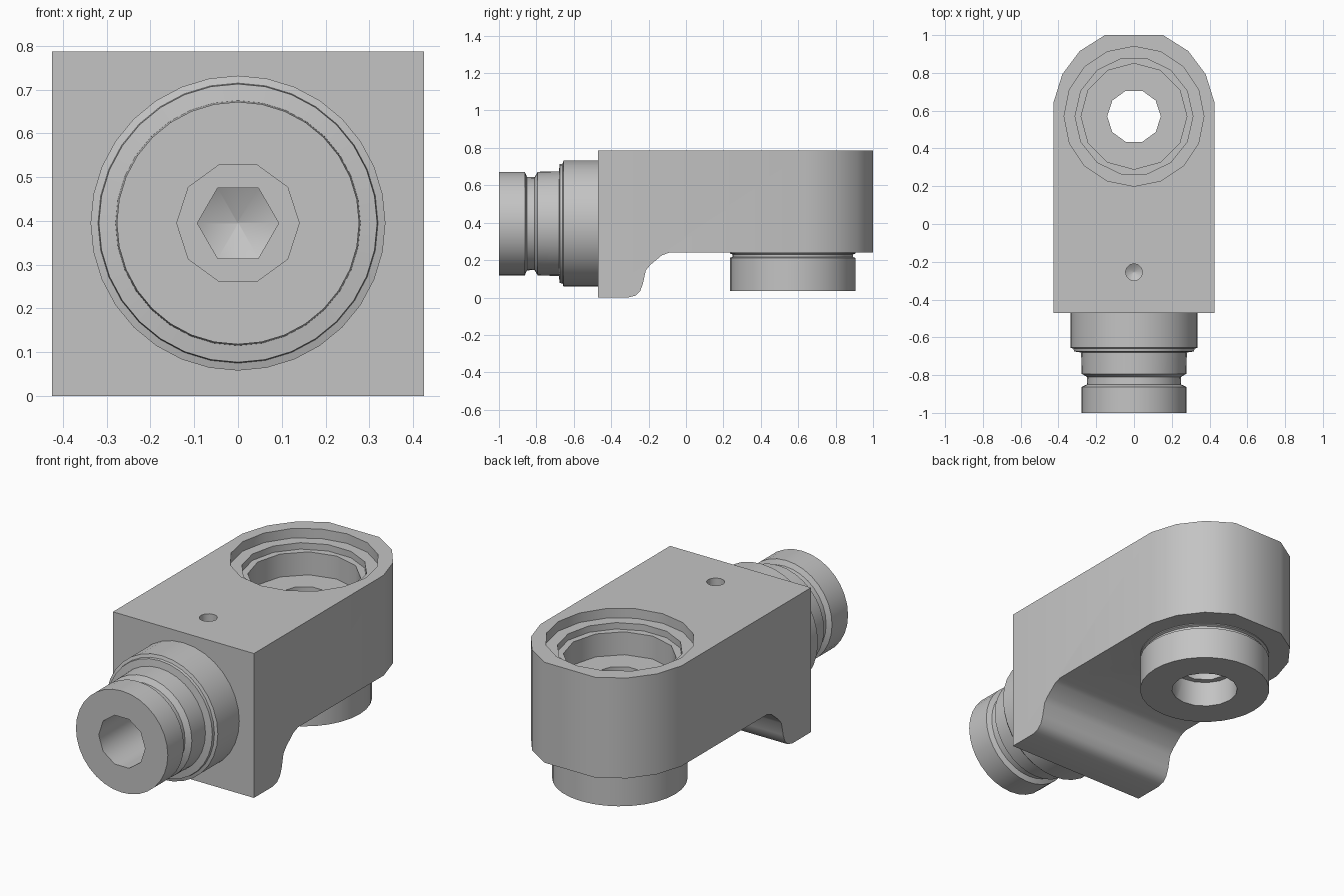
import bpy, bmesh
from math import sin, cos, radians, tau

cube = bpy.data.objects.get("Cube")
if cube:
    bpy.data.objects.remove(cube, do_unlink=True)

grey = bpy.data.materials.new("plain_grey")
grey.use_nodes = True
colour = (0.55, 0.55, 0.55, 1)
grey.diffuse_color = colour
grey.node_tree.nodes["Principled BSDF"].inputs["Base Color"].default_value = colour

W, H = 0.425, 0.787          # body half width and height
PORT_Y, AXIS_Z = 0.57, 0.395  # vertical port centre, spigot axis height


def make(name, bm):
    bmesh.ops.recalc_face_normals(bm, faces=bm.faces)
    mesh = bpy.data.meshes.new(name)
    bm.to_mesh(mesh)
    bm.free()
    mesh.materials.append(grey)
    ob = bpy.data.objects.new(name, mesh)
    bpy.context.collection.objects.link(ob)
    return ob


def loft(name, rings):
    """Closed solid skinned through matching rings of points."""
    bm = bmesh.new()
    loops = [[bm.verts.new(p) for p in ring] for ring in rings]
    for a, b in zip(loops, loops[1:]):
        for i in range(len(a)):
            j = (i + 1) % len(a)
            bm.faces.new((a[i], a[j], b[j], b[i]))
    bm.faces.new(loops[0])
    bm.faces.new(loops[-1])
    return make(name, bm)


def port_lathe(name, profile, n):
    """Turned solid about the vertical port axis: (radius, z) pairs."""
    return loft(name, [[(r * cos(tau * i / n), PORT_Y + r * sin(tau * i / n), z)
                        for i in range(n)] for r, z in profile])


def spigot_lathe(name, profile, n):
    """Turned solid about the horizontal front axis: (radius, y) pairs."""
    return loft(name, [[(r * cos(tau * i / n), y, AXIS_Z + r * sin(tau * i / n))
                        for i in range(n)] for r, y in profile])


def boolean(target, tool, operation="DIFFERENCE"):
    mod = target.modifiers.new("cut", "BOOLEAN")
    mod.operation, mod.object, mod.solver = operation, tool, "EXACT"
    bpy.context.view_layer.objects.active = target
    bpy.ops.object.modifier_apply(modifier=mod.name)


# Body: side profile with a curved foot, trimmed by a round-ended plan
side = [(-0.47, 0), (-0.31, 0), (-0.27, 0.01), (-0.245, 0.035), (-0.23, 0.075),
        (-0.215, 0.145), (-0.19, 0.175), (-0.13, 0.225), (-0.09, 0.24),
        (1.1, 0.24), (1.1, H), (-0.47, H)]
body = loft("body", [[(x, y, z) for y, z in side] for x in (-0.6, 0.6)])
plan = [(-W, -0.6), (W, -0.6)]
for a in (8, 28, 48, 69, 111, 132, 152, 172):
    plan.append((W * cos(radians(a)) * 1.01, min(1, 0.585 + 0.445 * sin(radians(a)))))
plan = [(max(-W, min(W, x)), y) for x, y in plan]
plan_tool = loft("plan_tool", [[(x, y, z) for x, y in plan] for z in (-0.1, 1)])
boolean(body, plan_tool, "INTERSECT")

# Round boss under the port, with a thin groove at its root
boss = port_lathe("bottom_boss", [(0.335, 0.035), (0.335, 0.212), (0.322, 0.217),
                                  (0.322, 0.23), (0.335, 0.235), (0.335, 0.26)], 32)

# Stepped spigot with a seal groove
spigot = spigot_lathe("front_spigot", [
    (0.277, -1), (0.277, -0.862), (0.25, -0.85), (0.248, -0.81), (0.277, -0.793),
    (0.28, -0.68), (0.318, -0.675), (0.32, -0.66), (0.337, -0.655), (0.337, -0.46)], 32)

# Cutters: stepped port, boss counterbore, front bore with hex end, pin hole
port_cuts = [
    port_lathe("port_rim", [(0.37, 0.735), (0.37, 0.9)], 16),
    port_lathe("port_step", [(0.312, 0.70), (0.312, 0.9)], 14),
    port_lathe("port_bore", [(0.28, 0.575), (0.28, 0.9)], 12),
    port_lathe("port_hole", [(0.142, -0.1), (0.142, 0.9)], 10),
]
counterbore = port_lathe("boss_counterbore", [(0.17, -0.1), (0.17, 0.175)], 16)
front_cuts = [
    spigot_lathe("front_bore", [(0.14, -1.1), (0.14, -0.42)], 10),
    spigot_lathe("hex_socket", [(0.093, -1.1), (0.093, -0.25), (0.002, -0.2)], 6),
]
pin_hole = loft("pin_hole", [[(r * cos(tau * i / 12), -0.255 + r * sin(tau * i / 12), z)
                              for i in range(12)]
                             for r, z in ((0.045, 0.9), (0.045, 0.72), (0.002, 0.69))])

for tool in port_cuts + front_cuts + [pin_hole]:
    boolean(body, tool)
for tool in (port_cuts[-1], counterbore):
    boolean(boss, tool)
boolean(spigot, front_cuts[0])

for tool in port_cuts + front_cuts + [counterbore, pin_hole, plan_tool]:
    bpy.data.objects.remove(tool, do_unlink=True)

# Smooth the turned surfaces, keep the edges crisp
bpy.ops.object.select_all(action="DESELECT")
for ob in (body, boss, spigot):
    ob.select_set(True)
bpy.context.view_layer.objects.active = body
bpy.ops.object.shade_smooth_by_angle(angle=radians(40))
